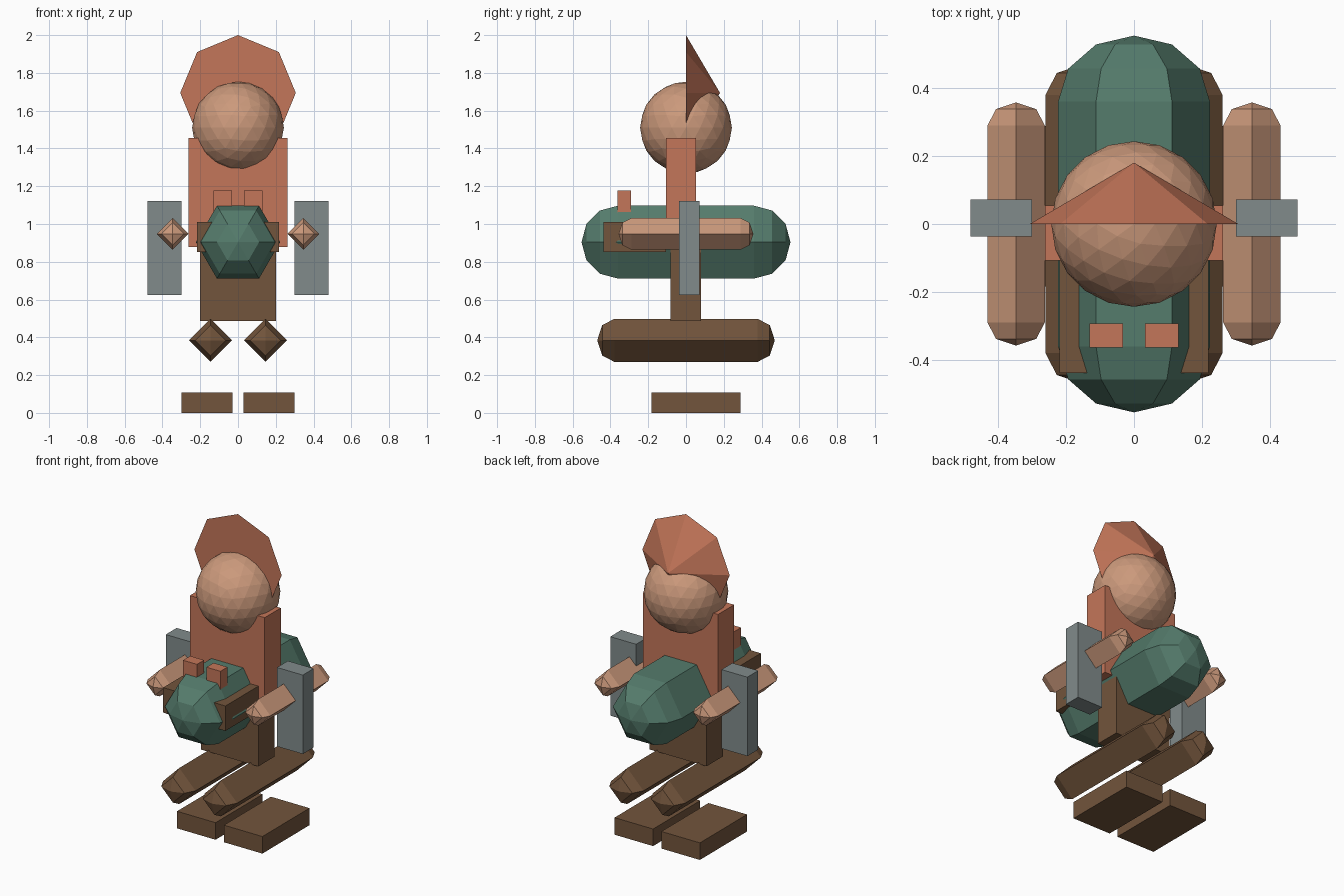
import bpy, bmesh, math
from mathutils import Matrix

if "Cube" in bpy.data.objects:
    bpy.data.objects.remove(bpy.data.objects["Cube"])


def material(name, r, g, b):
    m = bpy.data.materials.new(name)
    m.diffuse_color = (r, g, b, 1)
    m.use_nodes = True
    m.node_tree.nodes["Principled BSDF"].inputs["Base Color"].default_value = m.diffuse_color
    return m


CORAL = material("coral_cloth", 0.55, 0.18, 0.10)
SKIN = material("skin", 0.60, 0.32, 0.20)
BROWN = material("brown_leather", 0.17, 0.09, 0.045)
GREEN = material("green_shell", 0.09, 0.20, 0.15)
GREY = material("grey_metal", 0.22, 0.26, 0.26)


def finish(bm, name, mat):
    bmesh.ops.recalc_face_normals(bm, faces=bm.faces)
    mesh = bpy.data.meshes.new(name)
    bm.to_mesh(mesh)
    bm.free()
    mesh.materials.append(mat)
    obj = bpy.data.objects.new(name, mesh)
    bpy.context.collection.objects.link(obj)
    return obj


def box(name, xs, ys, zs, mat):
    """Box given by its min/max on each axis."""
    bm = bmesh.new()
    bmesh.ops.create_cube(bm, size=1)
    spans = (xs, ys, zs)
    for v in bm.verts:
        v.co = [(a + b) / 2 + c * (b - a) for c, (a, b) in zip(v.co, spans)]
    return finish(bm, name, mat)


def capsule(name, x, z, radius, half, cap, sides, steps, mat):
    """Low-poly capsule along y with rounded ends of length cap."""
    profile = []
    for i in range(steps):
        t = math.pi / 2 * i / steps
        profile.append((half - cap + cap * math.sin(t), radius * math.cos(t)))
    profile = [(-y, r) for y, r in reversed(profile)] + profile
    bm = bmesh.new()
    rings = []
    for y, r in profile:
        rings.append([bm.verts.new((x + r * math.cos(math.tau * k / sides), y,
                                    z + r * math.sin(math.tau * k / sides)))
                      for k in range(sides)])
    for a, b in zip(rings, rings[1:]):
        for k in range(sides):
            n = (k + 1) % sides
            bm.faces.new((a[k], a[n], b[n], b[k]))
    for ring, y in ((rings[0], -half), (rings[-1], half)):
        tip = bm.verts.new((x, y, z))
        for k in range(sides):
            bm.faces.new((ring[k], ring[(k + 1) % sides], tip))
    return finish(bm, name, mat)


# Head
bm = bmesh.new()
bmesh.ops.create_icosphere(bm, subdivisions=3, radius=0.243,
                           matrix=Matrix.Translation((0, 0, 1.51)))
finish(bm, "head", SKIN)

# Hood: eight-sided cone pointing backwards
bm = bmesh.new()
bmesh.ops.create_cone(bm, cap_ends=True, segments=8, radius1=0.306, radius2=0, depth=0.18,
                      matrix=Matrix.Translation((0, 0.09, 1.694)) @ Matrix.Rotation(-math.pi / 2, 4, 'X'))
bmesh.ops.remove_doubles(bm, verts=bm.verts, dist=0.0001)
finish(bm, "hood", CORAL)

# Body
box("torso", (-0.262, 0.262), (-0.107, 0.054), (0.878, 1.455), CORAL)
box("hips", (-0.2, 0.2), (-0.083, 0.08), (0.487, 0.88), BROWN)
capsule("belly", 0, 0.904, 0.223, 0.553, 0.194, 6, 3, GREEN)
box("belt_pouch", (-0.218, 0.218), (-0.437, -0.107), (0.852, 1.01), BROWN)

# Paired parts
for side, s in (("left", 1), ("right", -1)):
    def pair(a, b):
        return tuple(sorted((s * a, s * b)))
    capsule(side + "_arm", s * 0.346, 0.948, 0.084, 0.357, 0.068, 4, 2, SKIN)
    capsule(side + "_leg", s * 0.146, 0.384, 0.114, 0.47, 0.091, 4, 2, BROWN)
    box(side + "_foot", pair(0.029, 0.299), (-0.183, 0.288), (0, 0.108), BROWN)
    box(side + "_side_plate", pair(0.299, 0.48), (-0.037, 0.072), (0.623, 1.123), GREY)
    box(side + "_buckle", pair(0.033, 0.131), (-0.363, -0.292), (1.06, 1.178), CORAL)
